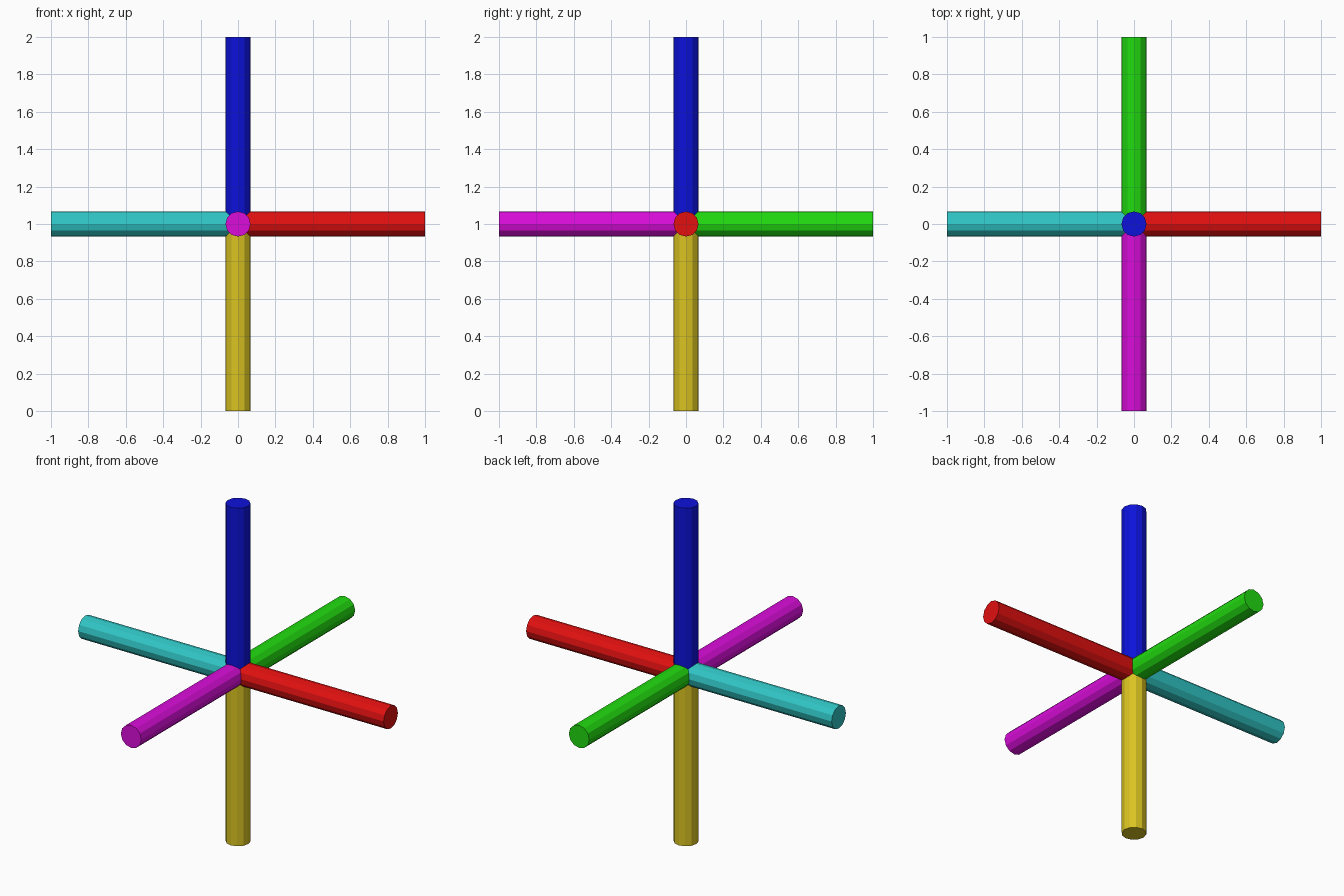
import bpy
from mathutils import Vector

if "Cube" in bpy.data.objects:
    bpy.data.objects.remove(bpy.data.objects["Cube"])

RADIUS, LENGTH, SIDES = 0.067, 1.0, 12
CENTRE = Vector((0, 0, 1))


def arm(name, direction, color):
    """A 12-sided rod running from the centre out along one axis."""
    d = Vector(direction)
    bpy.ops.mesh.primitive_cylinder_add(
        vertices=SIDES, radius=RADIUS, depth=LENGTH,
        location=CENTRE + d * LENGTH / 2,
        rotation=d.to_track_quat('Z', 'Y').to_euler())
    ob = bpy.context.object
    ob.name = name
    mat = bpy.data.materials.new(name + "_color")
    mat.diffuse_color = (*color, 1)
    mat.use_nodes = True
    mat.node_tree.nodes["Principled BSDF"].inputs["Base Color"].default_value = mat.diffuse_color
    ob.data.materials.append(mat)


# One coloured arm for each axis direction
arm("right_arm", (1, 0, 0), (0.75, 0.005, 0.005))
arm("left_arm", (-1, 0, 0), (0.03, 0.56, 0.56))
arm("back_arm", (0, 1, 0), (0.015, 0.70, 0.005))
arm("front_arm", (0, -1, 0), (0.70, 0.004, 0.70))
arm("upper_arm", (0, 0, 1), (0.004, 0.006, 0.70))
arm("lower_arm", (0, 0, -1), (0.70, 0.55, 0.015))
